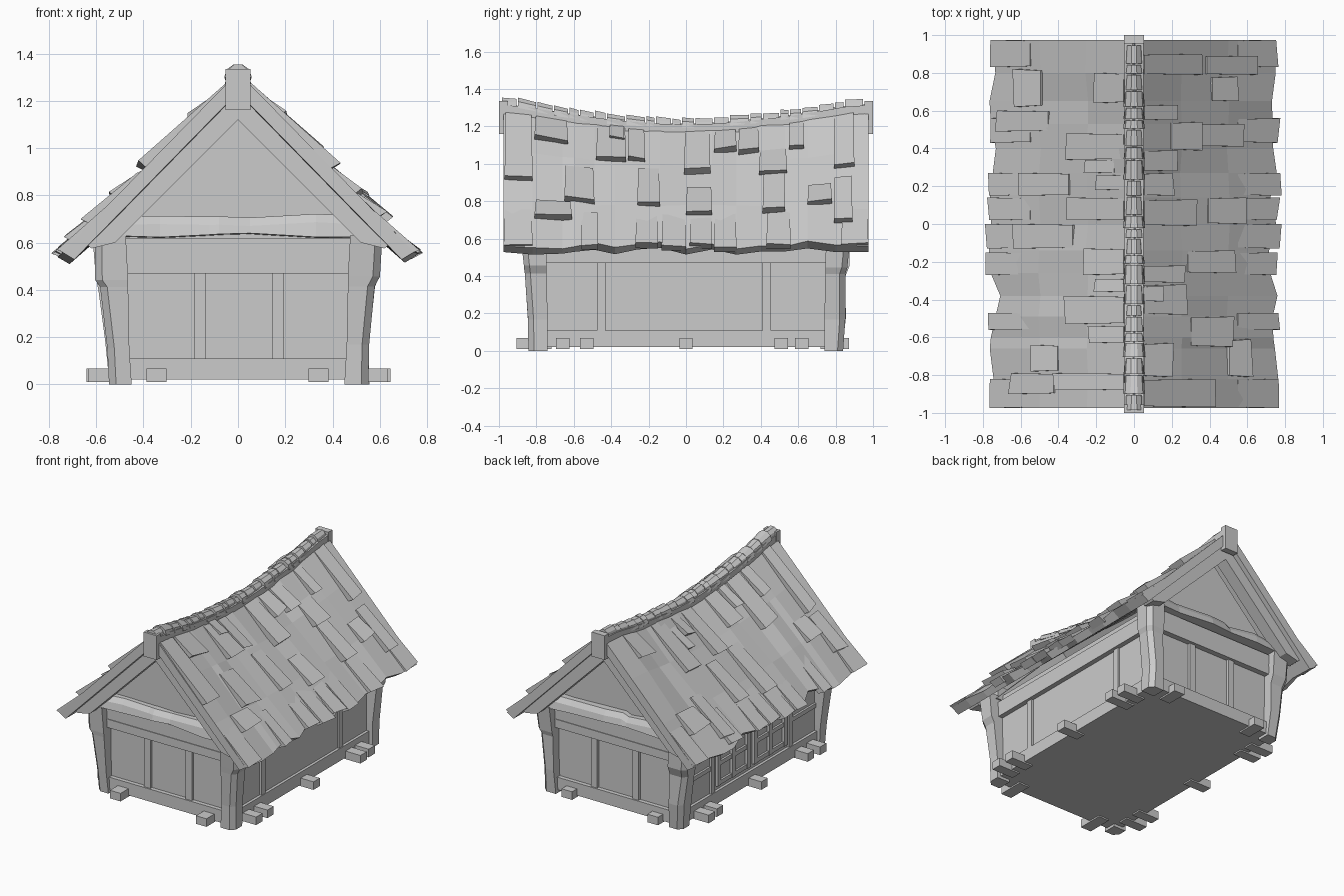
import bpy, bmesh, math, random

if "Cube" in bpy.data.objects:
    bpy.data.objects.remove(bpy.data.objects["Cube"])

random.seed(4)


def make(name, solids):
    """Build one object from solids; each solid is a list of equal-length rings, lofted and capped."""
    bm = bmesh.new()
    for rings in solids:
        vs = [[bm.verts.new(p) for p in ring] for ring in rings]
        n = len(vs[0])
        for a, b in zip(vs, vs[1:]):
            for i in range(n):
                bm.faces.new((a[i], a[(i + 1) % n], b[(i + 1) % n], b[i]))
        bm.faces.new(vs[0][::-1])
        bm.faces.new(vs[-1])
    bmesh.ops.recalc_face_normals(bm, faces=bm.faces)
    me = bpy.data.meshes.new(name)
    bm.to_mesh(me)
    bm.free()
    ob = bpy.data.objects.new(name, me)
    bpy.context.collection.objects.link(ob)
    return ob


def rect(x0, x1, y0, y1, z):
    return [(x0, y0, z), (x1, y0, z), (x1, y1, z), (x0, y1, z)]


def box(x0, x1, y0, y1, z0, z1):
    return [rect(x0, x1, y0, y1, z0), rect(x0, x1, y0, y1, z1)]


def extrude_y(profile, y0, y1):
    return [[(x, y, z) for x, z in profile] for y in (y0, y1)]


def flip(solid, sx, sy):
    return [[(x * sx, y * sy, z) for x, y, z in ring] for ring in solid]


def jit(a):
    return random.uniform(-a, a)


# Sagging ridge line and roof surface
def ridge_top(y):
    return 1.245 + 0.105 * min(1, abs(y) / 0.9) ** 1.7


def surf(s, y, x, h=0):
    r = ridge_top(y) - 0.07
    z = r + (x - 0.04) / 0.71 * (0.555 - r)
    return (s * (x + h * 0.7), y, z + h * 0.7)


ENDS = (-1, 1)

# Main body and gable walls
make("body", [box(-0.505, 0.505, -0.785, 0.785, 0.02, 0.64)])
make("gable_walls", [flip(extrude_y([(-0.56, 0.6), (0.56, 0.6), (0, 1.17)], 0.74, 0.79), 1, s)
                     for s in ENDS])

# Corner posts, leaning outwards, with chamfered rugged sections
posts = []
for sx in ENDS:
    for sy in ENDS:
        rings = []
        for z, a, b, c, d in ((0, .45, .55, .74, .84), (.17, .46, .555, .74, .85),
                              (.40, .465, .585, .745, .855), (.44, .465, .60, .745, .87),
                              (.63, .475, .61, .75, .88)):
            j, k, m = jit(.008), jit(.008), 0.03
            zz = z + (jit(.02) if 0 < z < .6 else 0)
            rings.append([(a, c, zz), (b + j, c, zz), (b + j, d - m + k, zz),
                          (b - m + j, d + k, zz), (a, d + k, zz)])
        posts.append(flip(rings, sx, sy))
make("corner_posts", posts)

# Timber framing on the short sides
frame = []
for s in ENDS:
    for b in (box(-.47, .47, .77, .815, .02, .11), box(-.48, .48, .77, .825, .47, .53),
              box(-.48, .48, .77, .82, .53, .62), box(-.185, -.135, .77, .805, .11, .47),
              box(.145, .195, .77, .805, .11, .47)):
        frame.append(flip(b, 1, s))
make("gable_framing", frame)

# Timber framing on the long sides
frame = []
for s in ENDS:
    for b in (box(.49, .525, -.76, .76, .02, .11), box(.49, .54, -.76, .76, .47, .58),
              box(.49, .52, -.475, -.43, .11, .47), box(.49, .52, .41, .455, .11, .47)):
        frame.append(flip(b, s, 1))
make("side_framing", frame)

# Lattice windows on the left side
lattice = []
for yc in (-.22, .20):
    for dy in (-.17, 0, .17):
        lattice.append(box(-.525, -.49, yc + dy - .018, yc + dy + .018, .14, .47))
    for z in (.14, .28, .41):
        lattice.append(box(-.52, -.49, yc - .18, yc + .18, z, z + .03))
for yc in (-.6, .6):
    lattice.append(box(-.52, -.49, yc - .14, yc + .14, .28, .31))
make("window_lattice", lattice)

# Rough-hewn cross beams under the gables
beams = []
for s in ENDS:
    rings = []
    for x in (-.53, -.33, -.12, -.08, .05, .33, .53):
        lo, hi, d = .625 + jit(.012), .715 + jit(.012), .865 + jit(.015)
        rings.append([(x, .76, lo), (x, d, lo + .005), (x, d - .01, hi - .035),
                      (x, d - .035, hi), (x, .76, hi)])
    beams.append(flip(rings, 1, s))
make("cross_beams", beams)

# Foundation blocks
blocks = []
for s in ENDS:
    for y in (-.66, -.53, 0, .51, .62):
        blocks.append(flip(box(.46, .635 + jit(.01), y - .036, y + .036, .01, .068), s, 1))
    for x in (-.345, .34):
        reach = .905 if s < 0 else .872
        blocks.append(flip(box(x - .042, x + .042, .72, reach, .01, .068), 1, s))
make("foundation_blocks", blocks)

# Barge boards under the roof ends
make("barge_boards", [flip(extrude_y([(0, 1.12), (.52, .60), (.62, .575), (.66, .61), (0, 1.26)],
                                     .85, .94), sx, sy) for sx in ENDS for sy in ENDS])

# Roof slabs: lofted along y, ragged at the eaves
slabs = []
cols = [-.975, -.82, -.66, -.6, -.49, -.38, -.26, -.14, 0, .14, .27, .4, .53, .65, .8, .975]
for s in ENDS:
    rings = []
    for y in cols:
        e = 0.745 if abs(y) > .9 else random.uniform(.71, .765)
        k = 0 if abs(y) > .9 else 1
        top = [surf(s, y, x, k * jit(.012)) for x in (.0, .25, .5)] + [surf(s, y, e, k * jit(.01))]
        rings.append(top + [surf(s, y, e - .01, -.06), surf(s, y, 0, -.06)])
    slabs.append(rings)
make("roof_slabs", slabs)

# Raised shingles: (y start, y end, x at upper edge, x at lower edge)
right = [(-.97, -.82, .05, .40), (-.81, -.63, .05, .18), (-.81, -.61, .50, .60), (-.65, -.49, .30, .50),
         (-.48, -.32, .05, .25), (-.41, -.33, .03, .13), (-.31, -.22, .05, .24), (-.26, -.14, .28, .51),
         (-.01, .13, .05, .31), (0, .14, .39, .56), (.15, .27, .05, .18), (.28, .39, .05, .20),
         (.39, .54, .19, .33), (.41, .53, .33, .55), (.55, .63, .05, .20), (.65, .78, .41, .52),
         (.79, .90, .05, .33), (.79, .89, .38, .63)]
left = [(.62, .82, .49, .61), (.64, .80, .05, .18), (.49, .60, .45, .70), (.34, .48, .05, .34),
        (.27, .34, .10, .24), (.18, .26, .05, .17), (.15, .27, .34, .58), (.02, .14, .05, .32),
        (-.13, 0, .32, .61), (-.27, -.13, .05, .24), (-.36, -.29, .05, .18), (-.53, -.38, .05, .34),
        (-.63, -.54, .05, .21), (-.78, -.64, .40, .52), (-.88, -.79, .05, .40), (-.90, -.79, .42, .63)]
eaves = [(-.975, -.82), (-.56, -.47), (-.27, -.15), (-.13, 0), (.02, .14), (.15, .27), (.43, .56), (.83, .975)]
tiles = []


def shingle(s, y0, y1, xa, xb, h0=.008, h1=.042):
    w = (y1 - y0) * .04
    tiles.append([[surf(s, y0 + w, xa, h0), surf(s, y1 - w, xa, h0),
                   surf(s, y1 - w, xa, -.03), surf(s, y0 + w, xa, -.03)],
                  [surf(s, y0, xb + jit(.008), h1), surf(s, y1, xb + jit(.008), h1 + jit(.006)),
                   surf(s, y1, xb - .01, -.03), surf(s, y0, xb - .01, -.03)]])


for s, table in ((1, right), (-1, left)):
    for row in table:
        shingle(s, *row)
    for y0, y1 in eaves:
        edge = .745 if abs(y0 + y1) > 1.5 else .755 + jit(.012)
        shingle(s, y0, y1, .55, edge, 0, .022)
make("shingles", tiles)

# Ridge beam following the sag, with blocks at both ends
ys = [-.99 + i * 1.98 / 14 for i in range(15)]
ridge = [[[(x, y, ridge_top(y) + dz) for x, dz in ((-.05, -.12), (.05, -.12), (.05, -.035), (-.05, -.035))]
          for y in ys]]
for s in ENDS:
    ridge.append(flip(box(-.052, .052, .955, 1.0, 1.16, 1.335), 1, s))
make("ridge_beam", ridge)

# Rounded ridge caps of uneven length
caps = []
y = -0.985
while y < 0.95:
    y2 = min(y + random.uniform(.05, .11), .99)
    w, t = .052 + jit(.008), jit(.006)
    rings = []
    for yy, k in ((y, 1.0), (y2 - .008, .88)):
        z = ridge_top(yy) - .055 + t
        rings.append([(w * k * math.cos(a), yy, z + .058 * k * math.sin(a))
                      for a in [math.pi * i / 5 for i in range(6)]])
    caps.append(rings)
    y = y2
make("ridge_caps", caps)
